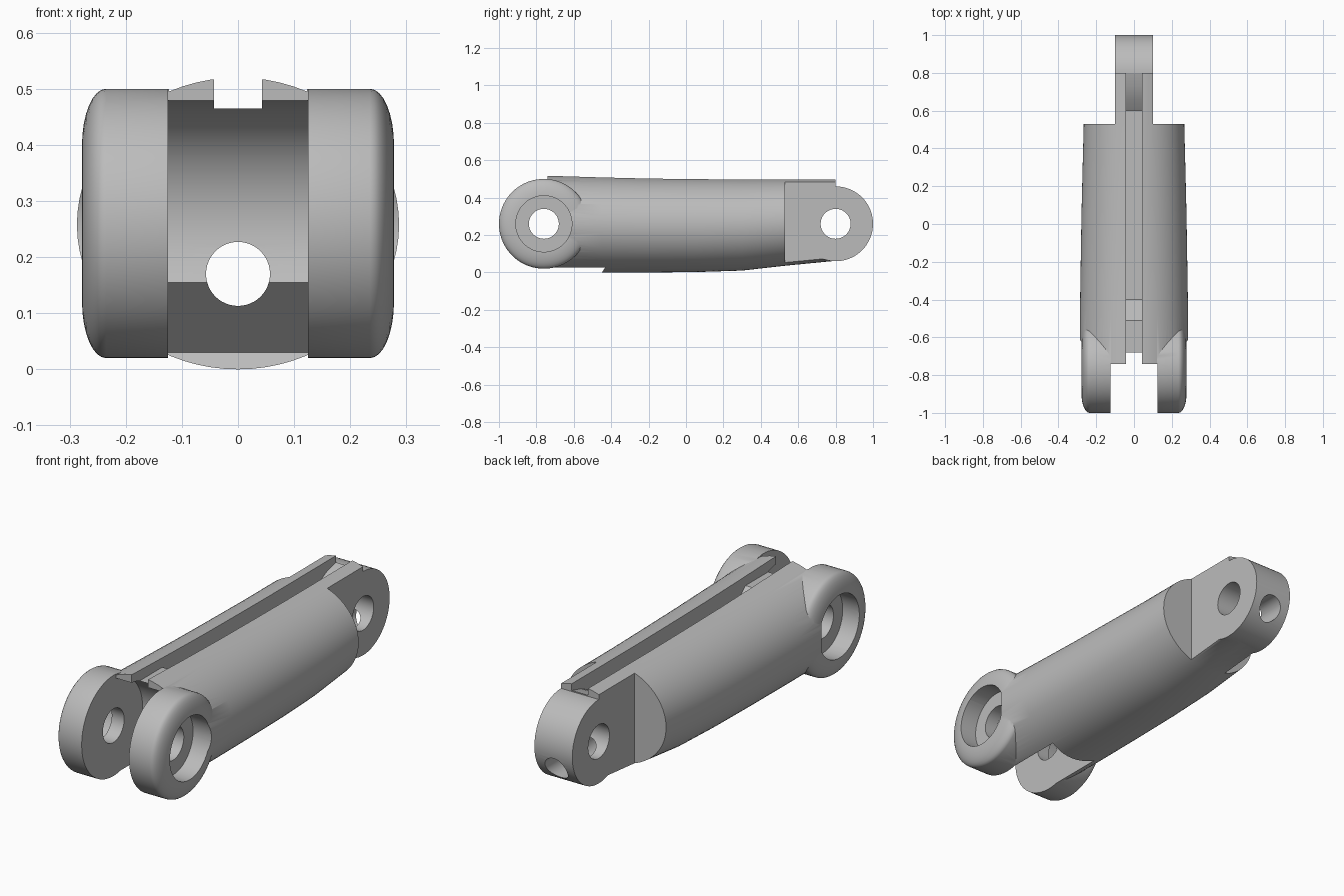
import bpy, bmesh, math

if "Cube" in bpy.data.objects:
    bpy.data.objects.remove(bpy.data.objects["Cube"], do_unlink=True)

grey = bpy.data.materials.new("plain_grey")
grey.use_nodes = True
GREY = (0.5, 0.5, 0.5, 1)
grey.diffuse_color = GREY
grey.node_tree.nodes["Principled BSDF"].inputs["Base Color"].default_value = GREY

AXIS_Z = 0.26          # height of both hinge axes
FORK_Y, TONGUE_Y = -0.76, 0.8
SIDES = 72


def loft(name, rings):
    """Closed solid through a list of equally sized point rings."""
    bm = bmesh.new()
    loops = [[bm.verts.new(p) for p in ring] for ring in rings]
    n = len(loops[0])
    for a, b in zip(loops, loops[1:]):
        for i in range(n):
            j = (i + 1) % n
            bm.faces.new((a[i], a[j], b[j], b[i]))
    bm.faces.new(loops[0])
    bm.faces.new(loops[-1])
    bmesh.ops.recalc_face_normals(bm, faces=bm.faces)
    mesh = bpy.data.meshes.new(name)
    bm.to_mesh(mesh)
    bm.free()
    mesh.materials.append(grey)
    ob = bpy.data.objects.new(name, mesh)
    bpy.context.collection.objects.link(ob)
    return ob


def circle(y, z, r, start=0, end=360, n=SIDES):
    angles = [math.radians(start + (end - start) * i / n) for i in range(n)]
    return [(y + r * math.cos(a), z + r * math.sin(a)) for a in angles]


def prism(name, profile, x0, x1):
    """Side profile of (y, z) points extruded across x."""
    return loft(name, [[(x, y, z) for y, z in profile] for x in (x0, x1)])


def turned(name, y, steps, side=1):
    """Disc turned about an x axis from (x, radius) steps."""
    return loft(name, [[(side * x, a, b) for a, b in circle(y, AXIS_Z, r)]
                       for x, r in steps])


def combine(target, tool, operation):
    mod = target.modifiers.new(operation, 'BOOLEAN')
    mod.operation = operation
    mod.solver = 'EXACT'
    mod.object = tool
    bpy.context.view_layer.objects.active = target
    bpy.ops.object.modifier_apply(modifier=mod.name)
    bpy.data.objects.remove(tool, do_unlink=True)


# Oval body: y, half width, top, bottom
sections = [(-0.74, 0.288, 0.52, 0.0), (-0.45, 0.286, 0.511, 0.0),
            (-0.2, 0.282, 0.505, 0.0), (0.05, 0.278, 0.502, 0.002),
            (0.3, 0.272, 0.5, 0.01), (0.53, 0.266, 0.5, 0.036),
            (0.8, 0.26, 0.5, 0.062)]
rings = []
for y, w, top, low in sections:
    oval = circle(0, (top + low) / 2, 1)
    mid, half = (top + low) / 2, (top - low) / 2
    rings.append([(w * c, y, mid + half * (s - mid)) for c, s in oval])
body = loft("finger_segment", rings)

# Fork ears with a rounded outer rim
for side in (1, -1):
    steps = [(0.123, 0.24)]
    for i in range(9):
        t = math.radians(90 * i / 8)
        steps.append((0.235 + 0.043 * math.sin(t), 0.14 + 0.1 * math.cos(t)))
    combine(body, turned("fork_ear", FORK_Y, steps, side), 'UNION')

# Hinge tongue, then trim body sides back to its width
combine(body, turned("tongue", TONGUE_Y, [(-0.11, 0.2), (0.11, 0.2)]), 'UNION')
for side in (1, -1):
    trim = [(0.53, -0.2), (1.2, -0.2), (1.2, 0.8), (0.53, 0.8)]
    combine(body, prism("side_trim", trim, side * 0.1, side * 0.5), 'DIFFERENCE')

# Clearance between the ears: round pocket, sloped stop and small lip
gap = [(-1.2, -0.02), (-0.463, -0.02), (-0.43, 0.03)]
gap += circle(FORK_Y, AXIS_Z, 0.22, -28.5, 85, 32)
gap += [(-0.741, 0.479), (-0.75, 0.7), (-1.2, 0.7)]
combine(body, prism("fork_gap", gap, -0.125, 0.125), 'DIFFERENCE')

# Top channel with ramps at both ends
channel = [(-0.9, 0.465), (-0.51, 0.465), (-0.4, 0.37), (0.6, 0.37),
           (0.66, 0.413), (0.73, 0.447), (0.8, 0.465), (0.9, 0.465),
           (0.9, 0.7), (-0.9, 0.7)]
combine(body, prism("top_channel", channel, -0.043, 0.043), 'DIFFERENCE')

# Ear recesses and hinge pin holes
for side in (1, -1):
    combine(body, turned("ear_recess", FORK_Y, [(0.19, 0.15), (0.4, 0.15)], side),
            'DIFFERENCE')
for y in (FORK_Y, TONGUE_Y):
    combine(body, turned("pin_hole", y, [(-0.4, 0.08), (0.4, 0.08)]), 'DIFFERENCE')

# Lengthwise bore
bore = loft("bore", [[(a, y, b) for a, b in circle(0, 0.17, 0.057, n=48)]
                     for y in (-0.9, 1.2)])
combine(body, bore, 'DIFFERENCE')

# Smooth curved surfaces, crisp edges
bpy.ops.object.select_all(action='DESELECT')
body.select_set(True)
bpy.context.view_layer.objects.active = body
bpy.ops.object.shade_smooth_by_angle(angle=math.radians(28))
